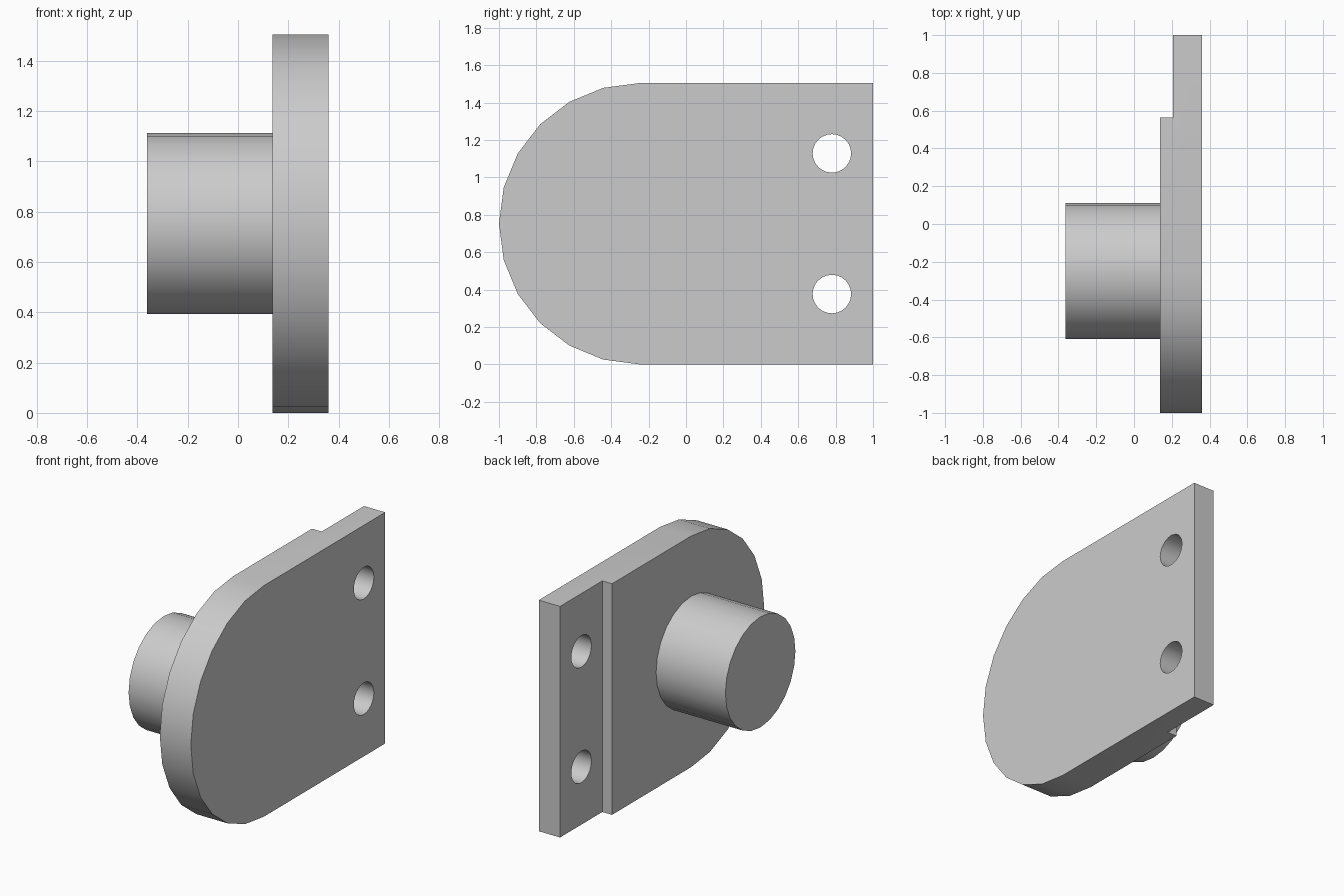
import bpy
import math
from mathutils import Matrix

if "Cube" in bpy.data.objects:
    bpy.data.objects.remove(bpy.data.objects["Cube"])

SEGMENTS = 24
RADIUS = 0.752            # half the plate height, also the round end
CENTRE_Y = RADIUS - 1
BACK_X, STEP_X, FACE_X = 0.36, 0.207, 0.137

grey = bpy.data.materials.new("plain grey")
grey.use_nodes = True
colour = (0.6, 0.6, 0.6, 1)
grey.diffuse_color = colour
grey.node_tree.nodes["Principled BSDF"].inputs["Base Color"].default_value = colour


def prism(name, outline, x0, x1):
    """Extrude a (y, z) outline along x."""
    n = len(outline)
    verts = [(x, y, z) for x in (x0, x1) for y, z in outline]
    faces = [tuple(reversed(range(n))), tuple(range(n, 2 * n))]
    faces += [(i, (i + 1) % n, (i + 1) % n + n, i + n) for i in range(n)]
    mesh = bpy.data.meshes.new(name)
    mesh.from_pydata(verts, [], faces)
    mesh.materials.append(grey)
    obj = bpy.data.objects.new(name, mesh)
    bpy.context.collection.objects.link(obj)
    return obj


def arc(y, z, radius, start, end, steps):
    angles = [start + (end - start) * i / steps for i in range(steps + 1)]
    return [(y + radius * math.cos(a), z + radius * math.sin(a)) for a in angles]


def circle(y, z, radius):
    return arc(y, z, radius, 0, 2 * math.pi, SEGMENTS)[:-1]


def select(obj):
    bpy.ops.object.select_all(action="DESELECT")
    obj.select_set(True)
    bpy.context.view_layer.objects.active = obj


def cut(target, cutter):
    cutter.hide_render = True
    mod = target.modifiers.new("cut", "BOOLEAN")
    mod.operation = "DIFFERENCE"
    mod.solver = "EXACT"
    mod.object = cutter
    select(target)
    bpy.ops.object.modifier_apply(modifier=mod.name)
    bpy.data.objects.remove(cutter)


# Plate with one round end
outline = arc(CENTRE_Y, RADIUS, RADIUS, math.pi / 2, 3 * math.pi / 2, SEGMENTS // 2)
outline += [(1, 0), (1, 2 * RADIUS)]
plate = prism("mounting_plate", outline, FACE_X, BACK_X)

# Thin flange along the straight edge
cut(plate, prism("flange_cutter", [(0.565, -1), (2, -1), (2, 2), (0.565, 2)], -1, STEP_X))

# Two bolt holes
for z in (RADIUS / 2, RADIUS * 1.5):
    cut(plate, prism("hole_cutter", circle(0.78, z, 0.103), -1, 1))

# Round boss, set slightly into the plate
boss = prism("round_boss", circle(CENTRE_Y, RADIUS, 0.36), -0.362, FACE_X + 0.02)

for part in (plate, boss):
    select(part)
    bpy.ops.object.shade_smooth_by_angle(angle=math.radians(30))
